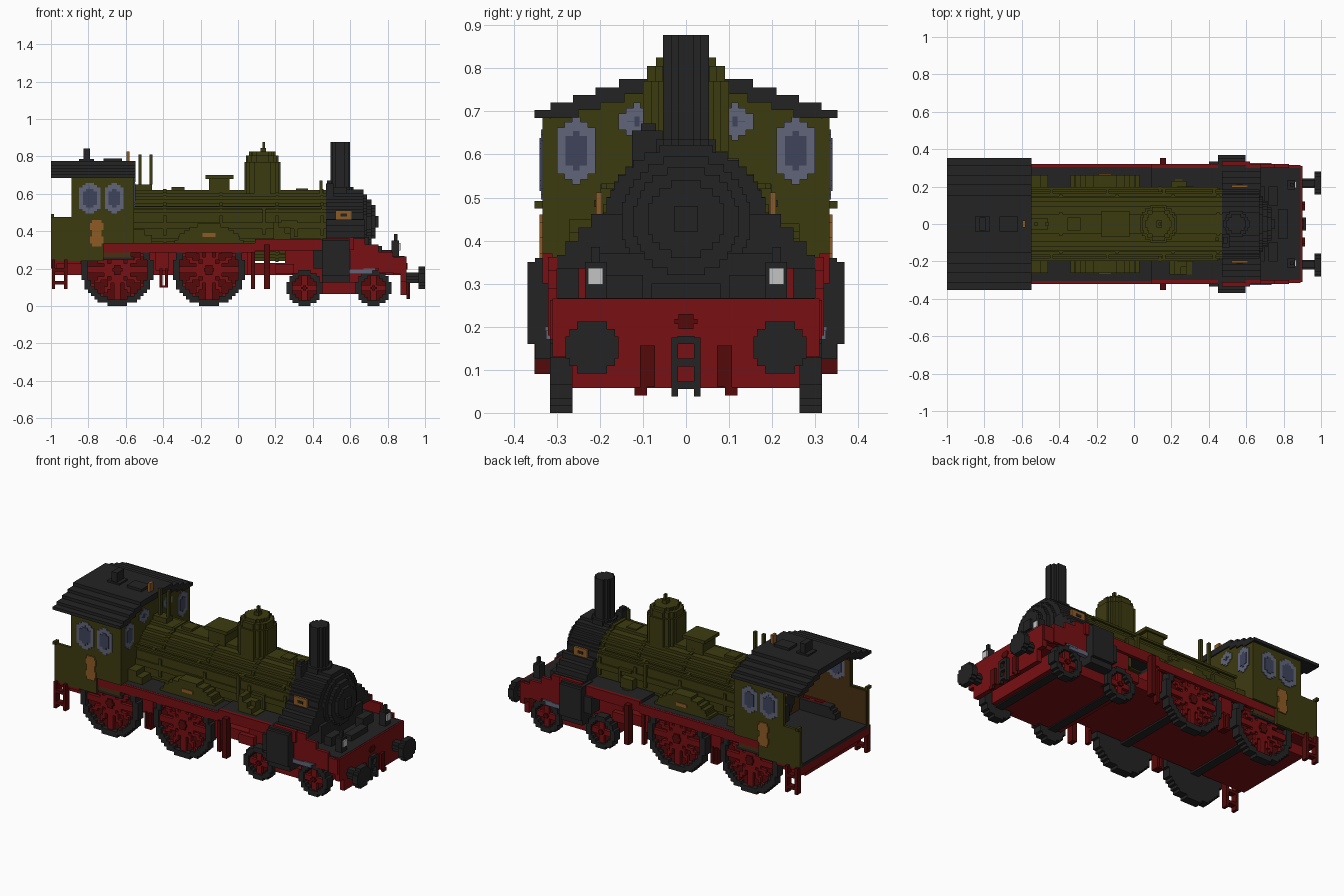
import bpy, bmesh, math

cube = bpy.data.objects.get("Cube")
if cube:
    bpy.data.objects.remove(cube, do_unlink=True)

V = 2 / 114  # size of one block


def material(name, rgb):
    m = bpy.data.materials.new(name)
    m.use_nodes = True
    m.diffuse_color = (*rgb, 1)
    node = next(n for n in m.node_tree.nodes if n.type == 'BSDF_PRINCIPLED')
    node.inputs["Base Color"].default_value = (*rgb, 1)
    return m


OLIVE = material("olive green", (.046, .043, .005))
RED = material("signal red", (.19, .005, .006))
MAROON = material("dark red", (.09, .003, .003))
BLACK = material("soot black", (.017, .017, .017))
BRASS = material("brass", (.27, .105, .018))
WOOD = material("brown wood", (.065, .03, .006))
GLASS = material("window blue", (.05, .056, .105))
STEEL = material("grey blue steel", (.12, .13, .19))
WHITE = material("lamp white", (.55, .55, .55))


def part(name, mat, boxes, mirror=False):
    """One object from boxes (x0, x1, y0, y1, z0, z1), optionally mirrored in y."""
    bm = bmesh.new()
    if mirror:
        boxes = boxes + [(a, b, -d, -c, e, f) for a, b, c, d, e, f in boxes]
    for x0, x1, y0, y1, z0, z1 in boxes:
        vs = bmesh.ops.create_cube(bm, size=1)["verts"]
        for v in vs:
            v.co = ((x0 + x1) / 2 + v.co.x * (x1 - x0),
                    (y0 + y1) / 2 + v.co.y * (y1 - y0),
                    (z0 + z1) / 2 + v.co.z * (z1 - z0))
    me = bpy.data.meshes.new(name)
    bm.to_mesh(me)
    bm.free()
    me.materials.append(mat)
    ob = bpy.data.objects.new(name, me)
    bpy.context.collection.objects.link(ob)
    return ob


def place(axis, u0, u1, w0, w1, a0, a1):
    if axis == 'x':
        return (a0, a1, u0, u1, w0, w1)
    if axis == 'y':
        return (u0, u1, a0, a1, w0, w1)
    return (u0, u1, w0, w1, a0, a1)


def disc(axis, cu, cw, r, a0, a1, lo=-9, rw=None):
    """Stepped disc along an axis; rw makes it oval, lo cuts off the bottom."""
    rw = rw or r
    n = max(3, round(2 * rw / V))
    h = 2 * rw / n
    out = []
    for i in range(n):
        w = -rw + (i + .5) * h
        s = max(V / 2, round(r * math.sqrt(max(0, 1 - (w / rw) ** 2)) / V * 2) * V / 2)
        if cw + w > lo:
            out.append(place(axis, cu - s, cu + s, cw + w - h / 2, cw + w + h / 2, a0, a1))
    return out


# Boiler and smokebox
part("boiler", OLIVE, disc('x', 0, .43, .19, -.57, .47))
part("firebox", OLIVE, [(-.56, .47, -.14, .14, .335, .45)])
part("boiler_bands", OLIVE, [b for x in (-.4, -.1, .2, .44) for b in disc('x', 0, .43, .196, x, x + V)])
part("smokebox", BLACK, disc('x', 0, .43, .192, .47, .67))
part("smokebox_door", BLACK, disc('x', 0, .445, .15, .67, .69) + disc('x', 0, .445, .125, .69, .715)
     + disc('x', 0, .45, .09, .715, .735) + disc('x', 0, .45, .03, .735, .75))
part("smokebox_saddle", BLACK, [(.47, .68, -h, h, z, z + .032) for h, z in
     ((.3, .335), (.28, .367), (.25, .398), (.22, .43))] + [(.6, .7, -.2, .2, .26, .37)])
part("chimney", BLACK, disc('z', .547, 0, .053, .6, .877) + disc('z', .547, 0, .07, .6, .635))
part("smokebox_valve", BLACK, [(.47, .51, -.125, -.055, .55, .655), (.475, .5, -.105, -.07, .65, .672)])
part("smokebox_badge", BRASS, [(.52, .61, .195, .209, .46, .512)], True)
part("badge_slot", BLACK, [(.547, .583, .2, .212, .478, .494)], True)

# Boiler top fittings
part("steam_dome", OLIVE, disc('z', .13, 0, .1, .58, .77) + disc('z', .13, 0, .09, .77, .805)
     + disc('z', .13, 0, .07, .805, .825) + [(.12, .15, -.018, .018, .82, .845), (.13, .145, -.009, .009, .84, .877)])
part("filler_box", OLIVE, [(-.155, -.045, -.06, .06, .6, .68), (-.175, -.025, -.07, .07, .68, .7)])
part("boiler_hatches", OLIVE, [(-.355, -.285, -.035, .035, .6, .635), (.31, .375, -.035, .035, .6, .628)])
part("safety_valves", OLIVE, [(-.55, -.46, -.03, .03, .6, .65), (-.532, -.515, -.01, .01, .65, .81),
                              (-.474, -.457, -.01, .01, .65, .81)])
part("boiler_post", OLIVE, [(.435, .452, -.09, -.072, .55, .67)])

# Boiler side fittings
part("handrails", OLIVE, [(-.56, .45, .185, .197, .52, .533)]
     + [(x, x + V, .15, .19, .52, .533) for x in (-.45, -.15, .15, .42)], True)
part("sand_pipes", OLIVE, [(.13, .147, .17, .2, .38, .53), (.23, .3, .17, .2, .44, .457),
                           (.3, .317, .17, .2, .37, .457)], True)
part("boiler_steps", OLIVE, [(.19 + i * .03, .22 + i * .03, -.27, -.17, .35, .45 - i * .03) for i in range(4)])
part("side_pump", OLIVE, [(.2, .28, .18, .23, .36, .42), (.22, .26, .18, .24, .28, .36)], True)

# Wheel covers on the running board
part("wheel_covers", OLIVE, disc('y', -.155, .215, .225, .15, .263, .33)
     + [(-.56, -.46, .15, .263, .33, .38), (-.56, -.5, .15, .263, .38, .41)], True)
part("cover_badges", BRASS, [(-.19, -.12, .26, .267, .37, .39)], True)

# Running board and frame
part("running_board", BLACK, [(-.56, .09, -.305, .305, .315, .338), (.09, .6, -.305, .305, .335, .356)])
part("valance", RED, [(-.72, .09, .3, .32, .285, .337), (.09, .6, .3, .32, .295, .357),
                      (.47, .62, .31, .333, .3, .37), (.6, .68, .3, .32, .19, .362), (.68, .75, .3, .32, .2, .33),
                      (.75, .83, .3, .32, .18, .29), (.83, .89, .3, .316, .17, .262)], True)
part("main_frame", RED, [(-.98, .88, -.25, .25, .165, .23), (-.98, .09, -.25, .25, .23, .25),
                         (-.56, .09, -.25, .25, .25, .315), (.25, .6, -.25, .25, .23, .335),
                         (.6, .88, -.3, .3, .19, .25)])
part("front_deck", BLACK, [(.6, .89, -.3, .3, .25, .267)])
part("bogie_frame", RED, [(.3, .78, -.255, .255, .065, .165), (.45, .63, .25, .29, .065, .125),
                          (.45, .63, -.29, -.25, .065, .125)])
part("rear_beam", RED, [(-1, -.97, -.333, .333, .2, .25), (-.98, -.84, -.33, -.25, .225, .25),
                        (-.98, -.84, .25, .33, .225, .25)])
part("frame_hangers", MAROON, [(.14, .17, .31, .352, .09, .33), (.07, .09, .27, .3, .09, .3),
                               (-.42, -.375, .25, .3, .1, .11), (-.42, -.405, .25, .3, .1, .2),
                               (-.39, -.375, .25, .3, .1, .2)], True)
part("brake_hangers", RED, [(.05, .09, .25, .29, .165, .3), (-.44, -.37, .25, .29, .19, .3),
                            (.2, .3, .25, .28, .17, .225)], True)

# Wheels: tyre ring, backing, spokes and hub picked cell by cell
def wheel(name, x, r, spokes, top):
    tyre, web, spoke = [], [], []
    n = round(r / V)
    s = r / n
    for i in range(-n, n):
        for j in range(-n, n):
            u, w = (i + .5) * s, (j + .5) * s
            d = math.hypot(u, w)
            if d > r or r + w > top:
                continue
            cell = (x + u - s / 2, x + u + s / 2, r + w - s / 2, r + w + s / 2)
            box = lambda y0, y1: (cell[0], cell[1], y0, y1, cell[2], cell[3])
            if d > r - 1.9 * s:
                tyre.append(box(.263, .316))
                continue
            tyre.append(box(.263, .275))
            web.append(box(.275, .287))
            a = math.atan2(w, u) * spokes / math.tau
            if d < r * .3 or abs(a - round(a)) * math.tau / spokes * d < s * .62:
                spoke.append(box(.287, .305))
    part(name + "_tyres", BLACK, tyre, True)
    part(name + "_webs", MAROON, web, True)
    part(name + "_spokes", RED, spoke, True)
    part(name + "_hubs", MAROON, disc('y', x, r, r * .14, .3, .314), True)
    part(name + "_axle", BLACK, disc('y', x, r, .038, -.27, .27))


wheel("rear_drive_wheel", -.645, .193, 12, .325)
wheel("front_drive_wheel", -.155, .193, 12, .325)
wheel("rear_bogie_wheel", .355, .0965, 4, 1)
wheel("front_bogie_wheel", .725, .0965, 4, 1)

# Cylinders and rods
part("cylinders", BLACK, [(.45, .595, .25, .35, .125, .36), (.45, .595, .3, .368, .16, .35),
                          (.4, .45, .26, .335, .2, .3)], True)
part("piston_rods", STEEL, [(.595, .72, .3, .325, .17, .195), (.67, .735, .31, .327, .19, .2)], True)

# Front beam, buffers, coupling and lamps
part("front_beam", RED, [(.87, .9, -.31, .31, .13, .265), (.87, .9, -.265, .265, .058, .13)])
part("beam_plate", MAROON, disc('x', 0, .212, .028, .9, .905, rw=.017))
part("buffers", BLACK, disc('x', .218, .152, .06, .965, 1.0) + disc('x', .218, .152, .028, .9, .965), True)
part("coupling", BLACK, [(.9, .92, .018, .034, .038, .175), (.9, .92, -.034, -.018, .038, .175)]
     + [(.9, .92, -.02, .02, z, z + .018) for z in (.055, .108, .16)])
part("brake_hoses", MAROON, [(.9, .915, .072, .107, .06, .157), (.9, .915, .09, .12, .04, .06)], True)
part("lamp_posts", BLACK, [(.82, .862, .185, .235, .267, .35), (.835, .852, .2, .22, .35, .385)], True)
part("lamp_lenses", WHITE, disc('x', .21, .317, .019, .862, .87), True)
part("deck_fittings", BLACK, [(.77, .82, -.08, .08, .26, .3), (.72, .77, .1, .2, .26, .32),
                              (.72, .77, -.2, -.1, .26, .32)])

# Cab: open at the back, low rear panels, arched front wall
ROOF = ((.155, .775), (.21, .755), (.262, .738), (.315, .72), (.352, .703))
part("cab_sides", OLIVE, [(-1, -.72, .316, .333, .24, .475), (-.72, -.555, .316, .333, .335, .475),
                          (-.89, -.555, .316, .333, .475, .7), (-1, -.983, .316, .352, .474, .492)], True)
part("cab_lining", WOOD, [(-.995, -.575, .31, .3165, .26, .47), (-.885, -.575, .31, .3165, .47, .69)], True)
part("cab_front_wall", OLIVE, [(-.573, -.555, -min(h, .333), min(h, .333), .335, z - .02) for h, z in ROOF])
part("cab_front_lining", WOOD, [(-.579, -.573, -.316, .316, .26, .69)])
part("cab_floor", BLACK, [(-1, -.56, -.316, .316, .245, .265)])
part("boiler_backhead", BLACK, disc('x', 0, .43, .17, -.62, -.579) + [(-.66, -.62, -.05, .05, .3, .4)])
part("backhead_gauges", BRASS, disc('x', .09, .5, .027, -.628, -.62) + disc('x', -.09, .5, .027, -.628, -.62)
     + [(-.64, -.62, -.06, .06, .44, .455)])

strips, inner = [], 0
for h, z in ROOF:
    strips.append((-1, -.548, inner, h, z - (.035 if h < .34 else .018), z))
    inner = h - .012
part("cab_roof", BLACK, strips, True)
part("roof_vents", BLACK, [(-.825, -.79, -.035, .035, .77, .842), (-.85, -.77, -.04, .04, .77, .785),
                           (-.72, -.62, -.04, .04, .77, .79)])
part("whistle", BRASS, [(-.597, -.58, -.018, .018, .76, .826)])


# Windows: stepped plates showing on both wall faces
def rounded(axis, u0, u1, w0, w1, a0, a1):
    return [place(axis, u0 + k * V, u1 - k * V, w0 + (2 - k) * V * .7, w1 - (2 - k) * V * .7, a0, a1)
            for k in (0, 1, 2) if u1 - u0 > 2 * k * V]


def window(name, axis, u0, u1, w0, w1, a0, a1):
    part(name + "_frame", STEEL, rounded(axis, u0, u1, w0, w1, a0, a1), True)
    part(name + "_glass", GLASS, rounded(axis, u0 + .02, u1 - .02, w0 + .02, w1 - .02, a0 - .003, a1 + .003), True)


window("side_rear_window", 'y', -.85, -.735, .495, .658, .307, .337)
window("side_front_window", 'y', -.712, -.612, .495, .658, .307, .337)
window("front_outer_window", 'x', .21, .3, .53, .687, -.583, -.551)
window("front_inner_window", 'x', .07, .157, .632, .72, -.583, -.551)

# Brass ornaments on the cab sides
part("cab_ornaments", BRASS, disc('y', -.755, .425, .036, .333, .34) + disc('y', -.755, .353, .036, .333, .34), True)

# Ladders below the cab
part("cab_ladders", MAROON, [(x, x + V, .316, .352, .09, .25) for x in (-.995, -.93)]
     + [(-.995, -.913, .316, .352, z, z + V) for z in (.115, .185)], True)
